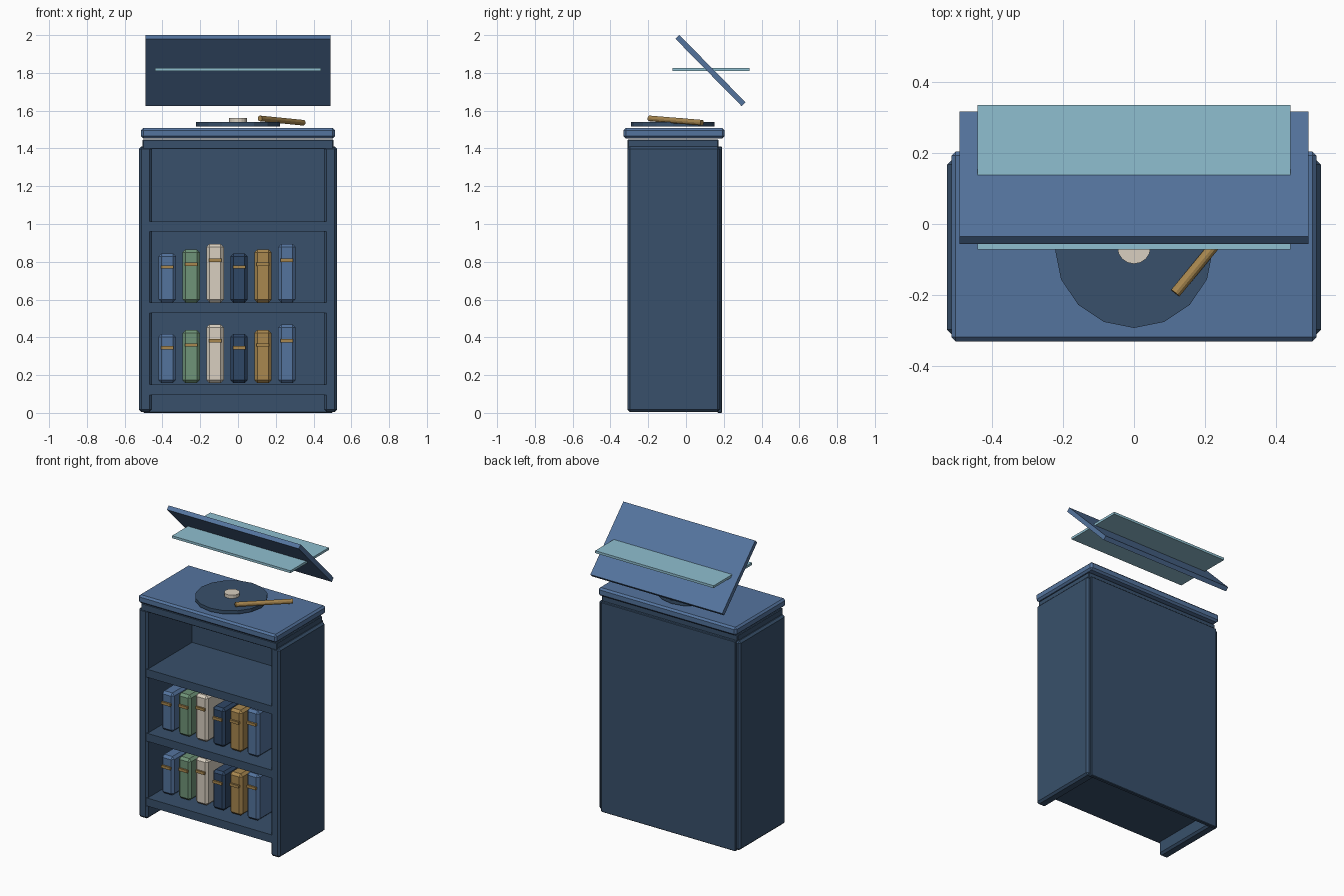
import bpy, math
from mathutils import Vector

if "Cube" in bpy.data.objects:
    bpy.data.objects.remove(bpy.data.objects["Cube"])


def mat(name, hexcode):
    def lin(c):
        c /= 255
        return c / 12.92 if c < 0.04045 else ((c + 0.055) / 1.055) ** 2.4
    m = bpy.data.materials.new(name)
    m.diffuse_color = [lin(int(hexcode[i:i + 2], 16)) for i in (0, 2, 4)] + [1]
    m.use_nodes = True
    m.node_tree.nodes["Principled BSDF"].inputs["Base Color"].default_value = m.diffuse_color
    return m


NAVY = mat("navy", "38506B")
BLUE = mat("blue", "54749E")
GLASS = mat("pale_glass", "8FBFD0")
GREEN = mat("green", "6F9478")
CREAM = mat("cream", "D8CFC0")
INK = mat("ink", "2F4766")
GOLD = mat("gold", "A8874F")


def box(name, lo, hi, material, bevel=0.0):
    lo, hi = Vector(lo), Vector(hi)
    bpy.ops.mesh.primitive_cube_add(size=1, location=(lo + hi) / 2)
    o = bpy.context.object
    o.name = name
    o.scale = hi - lo
    bpy.ops.object.transform_apply(location=False, rotation=False, scale=True)
    o.data.materials.append(material)
    if bevel:
        b = o.modifiers.new("bevel", 'BEVEL')
        b.width, b.segments = bevel, 1
    return o


def rod(name, start, end, radius, sides, material):
    start, end = Vector(start), Vector(end)
    axis = end - start
    bpy.ops.mesh.primitive_cylinder_add(vertices=sides, radius=radius, depth=axis.length,
                                        location=(start + end) / 2)
    o = bpy.context.object
    o.name = name
    o.rotation_euler = axis.to_track_quat('Z', 'Y').to_euler()
    o.data.materials.append(material)
    return o


# Cabinet carcass
for side, s in (("left", -1), ("right", 1)):
    a, b = sorted((s * 0.456, s * 0.525))
    box(f"{side}_side_panel", (a, -0.31, 0.005), (b, 0.18, 1.41), NAVY, 0.013)
box("back_panel", (-0.5, 0.165, 0), (0.5, 0.19, 1.41), NAVY, 0.004)
for i, z in enumerate((0.095, 0.53, 0.96)):
    box(f"shelf_{i + 1}", (-0.48, -0.309, z), (0.48, 0.17, z + 0.054), NAVY)
box("upper_rail_board", (-0.505, -0.309, 1.397), (0.505, 0.172, 1.447), NAVY, 0.004)
box("cabinet_top", (-0.513, -0.33, 1.453), (0.513, 0.204, 1.508), BLUE, 0.012)

# Rows of books with spine bands
colours = (BLUE, GREEN, CREAM, INK, GOLD)
for row, z in enumerate((0.158, 0.585)):
    for i in range(6):
        x = -0.375 + 0.1268 * i
        h = (0.26, 0.28, 0.31)[i % 3]
        box(f"book_{row + 1}_{i + 1}", (x - 0.046, -0.22, z), (x + 0.046, -0.02, z + h),
            colours[i % 5], 0.016)
        zb = z + 0.72 * h
        box(f"spine_band_{row + 1}_{i + 1}", (x - 0.033, -0.232, zb - 0.009),
            (x + 0.033, -0.215, zb + 0.009), GOLD)

# Turntable: platter, hub and arm
rod("platter", (0, -0.07, 1.517), (0, -0.07, 1.54), 0.222, 16, NAVY)
rod("platter_hub", (0, -0.065, 1.538), (0, -0.065, 1.562), 0.047, 16, CREAM)
arm = rod("tone_arm", (0.116, -0.194, 1.559), (0.346, 0.085, 1.536), 0.015, 12, GOLD)

# Raised lid and glass pane
lid = box("lid", (-0.49, -0.12, 1.7975), (0.49, 0.38, 1.8265), BLUE)
lid.rotation_euler.x = math.radians(-45.5)
box("glass_pane", (-0.44, -0.072, 1.809), (0.44, 0.335, 1.825), GLASS)
